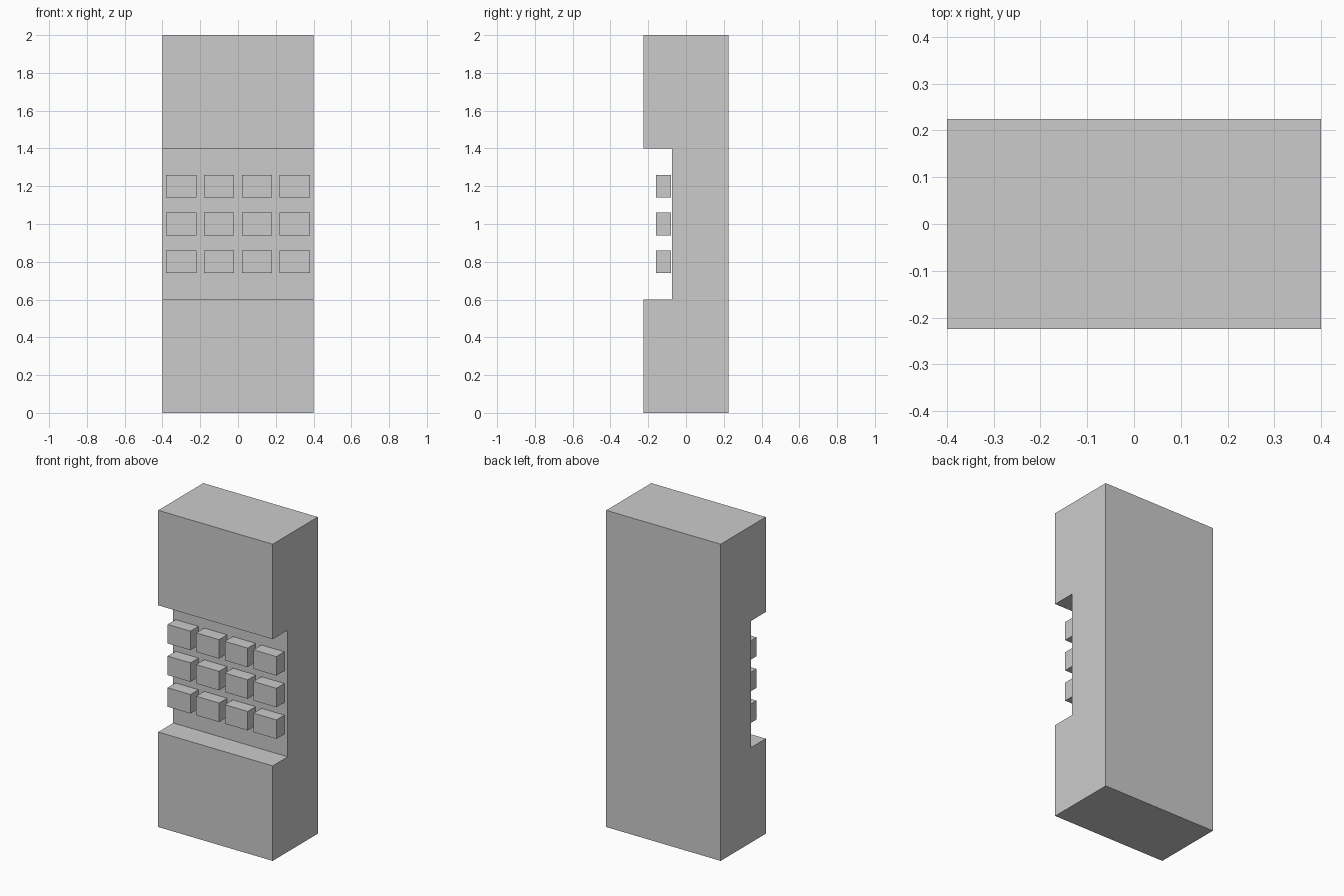
import bpy
import bmesh
from mathutils import Matrix, Vector

if "Cube" in bpy.data.objects:
    bpy.data.objects.remove(bpy.data.objects["Cube"])

WIDTH = 0.8


def finish(name, bm):
    bmesh.ops.recalc_face_normals(bm, faces=bm.faces)
    mesh = bpy.data.meshes.new(name)
    bm.to_mesh(mesh)
    bm.free()
    obj = bpy.data.objects.new(name, mesh)
    bpy.context.collection.objects.link(obj)
    return obj


def box(name, center, size):
    bm = bmesh.new()
    bmesh.ops.create_cube(bm, size=1, matrix=Matrix.Diagonal((*size, 1)))
    obj = finish(name, bm)
    obj.location = center
    return obj


# Cabinet: side profile (y, z) with the front recess, extruded across the width
profile = [(0.225, 0), (0.225, 2), (-0.225, 2), (-0.225, 1.4),
           (-0.075, 1.4), (-0.075, 0.6), (-0.225, 0.6), (-0.225, 0)]
bm = bmesh.new()
side = bm.faces.new([bm.verts.new((-WIDTH / 2, y, z)) for y, z in profile])
ext = bmesh.ops.extrude_face_region(bm, geom=[side], use_keep_orig=True)
bmesh.ops.translate(bm, vec=Vector((WIDTH, 0, 0)),
                    verts=[g for g in ext["geom"] if isinstance(g, bmesh.types.BMVert)])
finish("cabinet", bm)

# Blocks: three rows of four, standing just off the recess wall
for row, z in enumerate((0.8, 1.0, 1.2), 1):
    for col, x in enumerate((-0.3, -0.1, 0.1, 0.3), 1):
        box(f"block_row{row}_{col}", (x, -0.12, z), (0.16, 0.08, 0.12))
